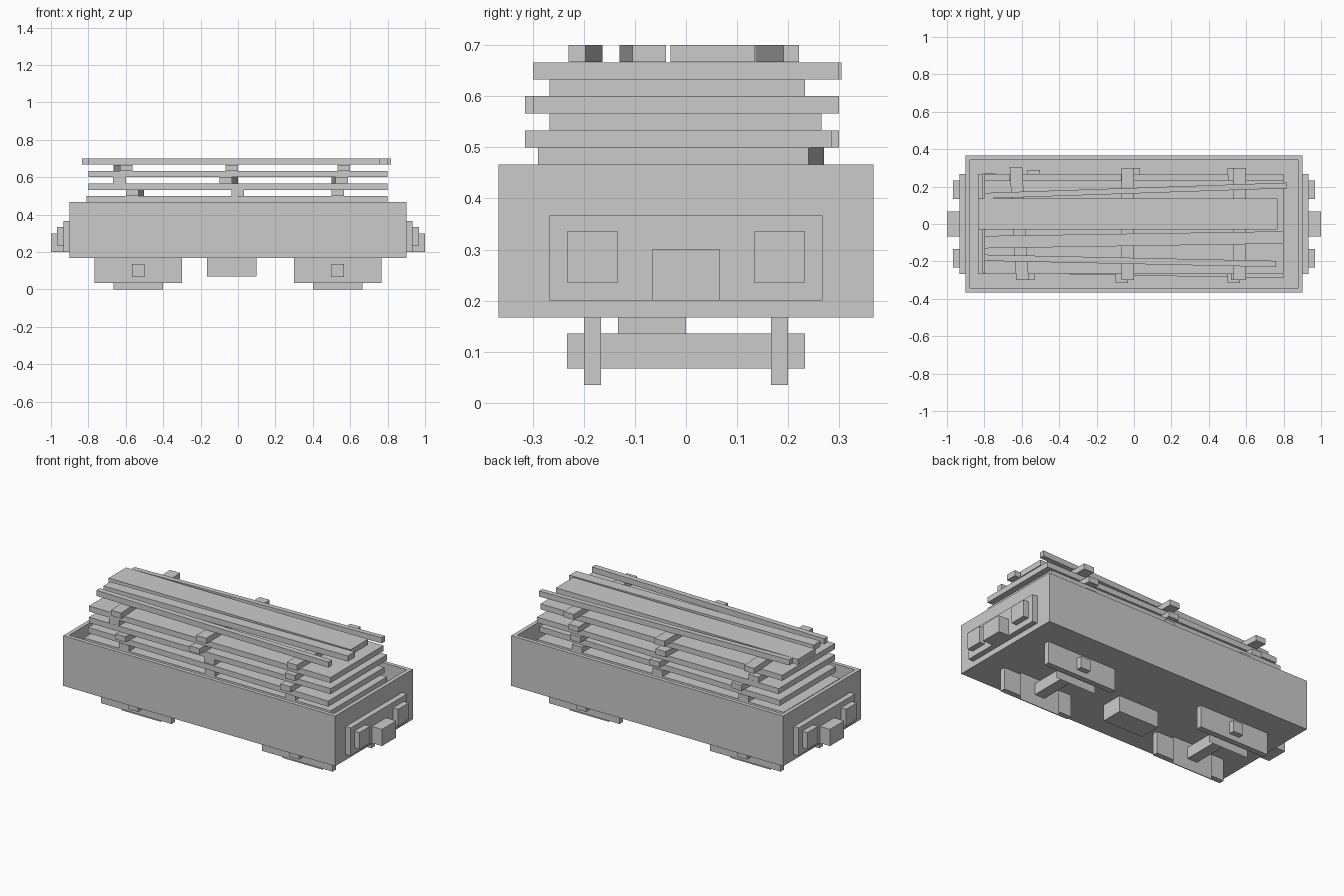
import bpy, bmesh

if "Cube" in bpy.data.objects:
    bpy.data.objects.remove(bpy.data.objects["Cube"])


def prism(name, outline, z0, z1):
    """Extrude a flat outline between two heights."""
    bm = bmesh.new()
    face = bm.faces.new([bm.verts.new((x, y, z0)) for x, y in outline])
    if z1 > z0:
        ext = bmesh.ops.extrude_face_region(bm, geom=[face])
        for v in ext["geom"]:
            if isinstance(v, bmesh.types.BMVert):
                v.co.z = z1
    bmesh.ops.recalc_face_normals(bm, faces=bm.faces)
    me = bpy.data.meshes.new(name)
    bm.to_mesh(me)
    bm.free()
    ob = bpy.data.objects.new(name, me)
    bpy.context.collection.objects.link(ob)
    return ob


def box(name, x0, x1, y0, y1, z0, z1):
    return prism(name, [(x0, y0), (x1, y0), (x1, y1), (x0, y1)], z0, z1)


def plank(name, x0, x1, y0, width, shift, z):
    """Lengthwise board whose right end is shifted in y."""
    return prism(name, [(x0, y0), (x1, y0 + shift), (x1, y0 + shift + width),
                        (x0, y0 + width)], z, z + T)


def spacer(name, x0, shift, y0, y1, z):
    """Crosswise batten whose back end is shifted in x."""
    return prism(name, [(x0, y0), (x0 + 0.067, y0), (x0 + 0.067 + shift, y1),
                        (x0 + shift, y1)], z, z + T)


T = 1 / 30

# Open wagon body: outer box with inset, sunken floor
body = box("wagon_body", -0.9, 0.9, -0.367, 0.367, 0.167, 0.467)
bm = bmesh.new()
bm.from_mesh(body.data)
bm.faces.ensure_lookup_table()
top = max(bm.faces, key=lambda f: f.calc_center_median().z)
bmesh.ops.inset_region(bm, faces=[top], thickness=T)
ext = bmesh.ops.extrude_discrete_faces(bm, faces=[top])
bmesh.ops.translate(bm, verts=ext["faces"][0].verts, vec=(0, 0, -0.1))
bm.to_mesh(body.data)
bm.free()

# End plates, buffers and couplers
for end, s in (("right", 1), ("left", -1)):
    def end_box(name, a, b, *rest):
        box(f"{end}_{name}", min(s * a, s * b), max(s * a, s * b), *rest)
    end_box("buffer_plate", 0.9, 0.933, -0.267, 0.267, 0.2, 0.367)
    end_box("coupler", 0.933, 1.0, -0.067, 0.067, 0.2, 0.3)
    end_box("front_buffer", 0.933, 0.967, -0.233, -0.133, 0.235, 0.335)
    end_box("back_buffer", 0.933, 0.967, 0.133, 0.233, 0.235, 0.335)

    # Running gear: axle, side frames and flat wheels
    c = s * 0.533
    box(f"{end}_axle", c - T, c + T, -0.233, 0.233, 0.067, 0.135)
    for side, t in (("front", -1), ("back", 1)):
        y = t * 0.183
        box(f"{end}_{side}_axle_frame", c - 0.233, c + 0.233,
            y - T / 2, y + T / 2, 0.035, 0.167)
        wheel = box(f"{end}_{side}_wheel", -0.133, 0.133, -0.083, 0.083, 0, 0)
        wheel.rotation_euler.x = 1.5707963
        wheel.location = (c, t * 0.15, 0.0835)

# Underfloor equipment box
box("underfloor_box", -0.167, 0.1, -0.133, 0.0, 0.07, 0.167)

# Full-width board layers: x0, x1, y0, width, shift, z
for i, layer in enumerate([(-0.833, 0.8, -0.267, 0.533, 0, 0.4),
                           (-0.81, 0.8, -0.26, 0.53, -0.03, 0.467),
                           (-0.8, 0.8, -0.267, 0.533, 0, 0.533),
                           (-0.8, 0.8, -0.267, 0.5, 0, 0.6)]):
    plank(f"board_layer_{i}", *layer)

# Battens between the layers: x0, back shift, y0, y1
battens = [(0.433, [(-0.6, 0, -0.267, 0.267), (-0.033, 0, -0.267, 0.267),
                    (0.5, 0, -0.267, 0.267)]),
           (0.5, [(-0.6, 0.03, -0.3, 0.29), (-0.035, 0, -0.267, 0.3),
                  (0.5, 0, -0.315, 0.285)]),
           (0.567, [(-0.667, 0, -0.267, 0.267), (-0.1, 0.033, -0.315, 0.29),
                    (0.52, -0.02, -0.3, 0.3)]),
           (0.633, [(-0.63, -0.035, -0.3, 0.305), (-0.067, 0, -0.3, 0.3),
                    (0.533, 0, -0.3, 0.3)])]
for i, (z, row) in enumerate(battens):
    for j, b in enumerate(row):
        spacer(f"batten_{i}_{j}", *b, z)

# Loose planks on top
for i, p in enumerate([(-0.835, 0.767, -0.03, 0.165, 0),
                       (-0.8, 0.818, 0.136, 0.03, 0.055),
                       (-0.8, 0.8, -0.13, 0.066, 0.025),
                       (-0.8, 0.76, -0.197, 0.033, -0.033)]):
    plank(f"top_plank_{i}", *p, 0.667)
